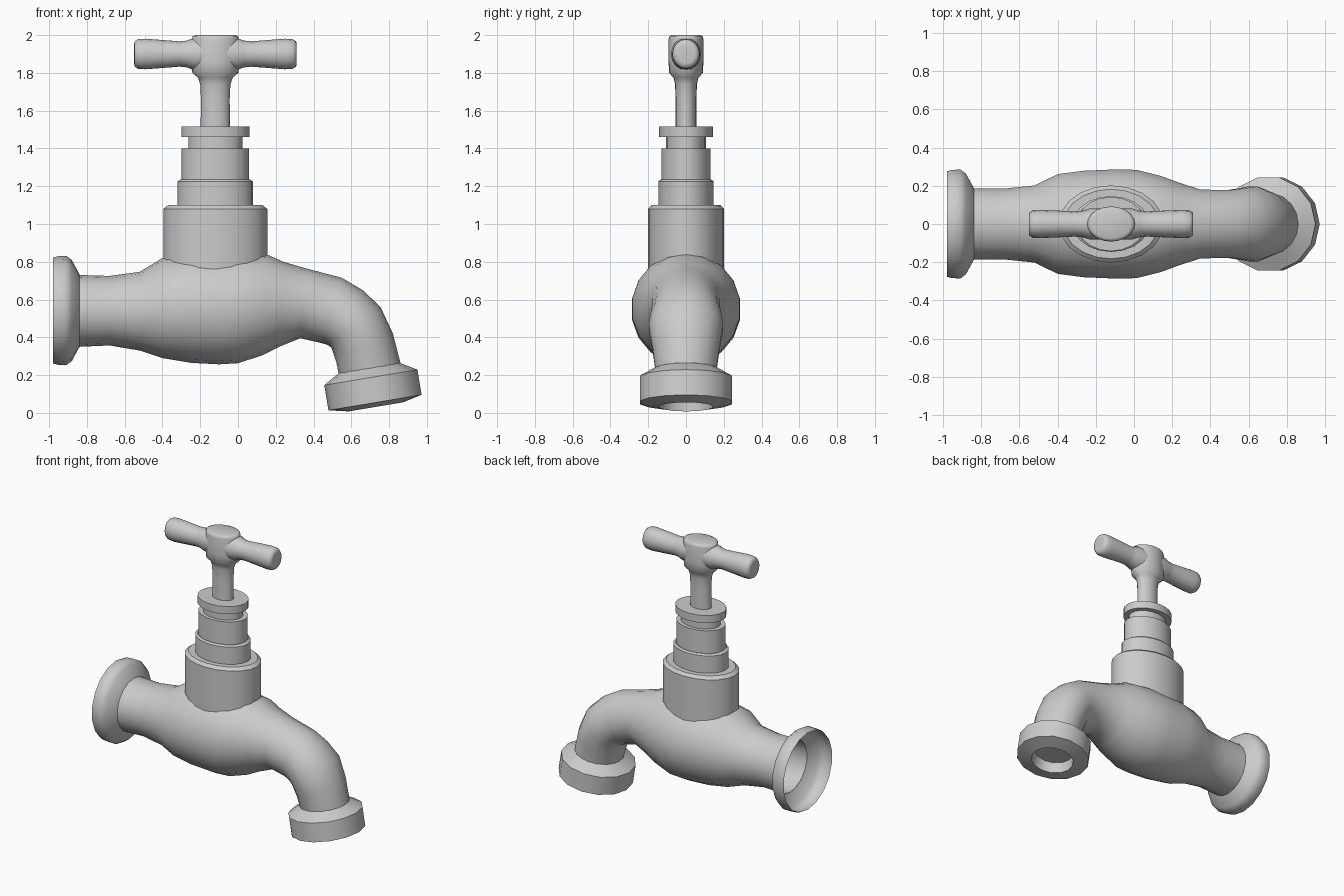
import bpy, bmesh
from math import sin, cos, pi, radians
from mathutils import Vector

if "Cube" in bpy.data.objects:
    bpy.data.objects.remove(bpy.data.objects["Cube"])

CX = -0.12   # vertical axis of the valve


def loft(name, rings, n, caps=(True, True), angle=32):
    """Skin elliptical rings given as (centre, half axis u, half axis v)."""
    bm = bmesh.new()
    loops = []
    for c, u, v in rings:
        loops.append([bm.verts.new(Vector(c) + Vector(u) * cos(2 * pi * i / n)
                                   + Vector(v) * sin(2 * pi * i / n)) for i in range(n)])
    for a, b in zip(loops, loops[1:]):
        for i in range(n):
            j = (i + 1) % n
            bm.faces.new((a[i], a[j], b[j], b[i]))
    if caps[0]:
        bm.faces.new(loops[0])
    if caps[1]:
        bm.faces.new(loops[-1])
    bmesh.ops.recalc_face_normals(bm, faces=bm.faces)
    me = bpy.data.meshes.new(name)
    bm.to_mesh(me)
    bm.free()
    ob = bpy.data.objects.new(name, me)
    bpy.context.collection.objects.link(ob)
    bpy.ops.object.select_all(action='DESELECT')
    ob.select_set(True)
    bpy.context.view_layer.objects.active = ob
    bpy.ops.object.shade_smooth_by_angle(angle=radians(angle))
    return ob


def upright(name, profile, n=20, angle=32):
    """Stack of oval rings (z, x radius, y radius) on the valve axis."""
    return loft(name, [((CX, 0, z), (rx, 0, 0), (0, ry, 0)) for z, rx, ry in profile], n, angle=angle)


# body and spout: (top x, top z, bottom x, bottom z, half width)
sections = [
    (-.84, .73, -.84, .35, .19), (-.68, .725, -.68, .357, .188), (-.52, .747, -.52, .33, .205),
    (-.40, .82, -.40, .29, .265), (-.27, .845, -.25, .265, .283), (-.10, .85, -.10, .257, .29),
    (.02, .85, .0, .263, .288), (.15, .84, .13, .305, .255), (.24, .80, .23, .355, .22),
    (.36, .765, .33, .395, .183), (.55, .715, .44, .37, .18), (.66, .65, .475, .36, .19),
    (.755, .56, .495, .345, .20), (.82, .42, .52, .27, .18), (.86, .265, .535, .20, .165)]
loft("tap_body", [(((a + c) / 2, 0, (b + d) / 2), ((a - c) / 2, 0, (b - d) / 2), (0, w, 0))
                  for a, b, c, d, w in sections], 18, caps=(False, False), angle=50)

# open wall flange
flange = [(-.98, .28), (-.955, .287), (-.91, .29), (-.88, .268), (-.838, .19)]
loft("inlet_flange", [((x, 0, .542), (0, 0, r), (0, r, 0)) for x, r in flange],
     18, caps=(False, False), angle=40)

# tilted spout nut with a recessed outlet
t = radians(9.5)
down, side = Vector((sin(t), 0, -cos(t))), Vector((cos(t), 0, sin(t)))
start = Vector((.695, 0, .237))
nut = [(0, .165), (.05, .25), (.185, .25), (.208, .145), (.13, .135)]
loft("spout_nut", [(start + down * d, side * r, (0, r, 0)) for d, r in nut],
     14, caps=(False, True), angle=28)

# stepped bonnet
upright("bonnet_base", [(.68, .275, .202), (1.08, .275, .202), (1.10, .25, .182), (1.10, .19, .14)])
upright("bonnet_collar", [(1.08, .20, .146), (1.225, .20, .146), (1.235, .185, .135)])
upright("bonnet_neck", [(1.22, .178, .131), (1.40, .178, .131)])
upright("gland_groove", [(1.39, .143, .105), (1.47, .143, .105)])
upright("gland_cap", [(1.46, .18, .142), (1.515, .18, .142)])

# handle stem flowing into the hub
upright("handle_stem", [(1.50, .078, .055), (1.66, .076, .055), (1.74, .08, .058), (1.775, .092, .066),
                        (1.80, .122, .09), (1.86, .125, .092), (1.98, .125, .092),
                        (1.994, .12, .088), (2.0, .105, .075)], angle=50)

# cross bar: (distance from axis, z radius, y radius), mirrored about the axis
half = [(.43, .05, .045), (.428, .066, .06), (.41, .078, .072), (.37, .081, .074), (.28, .074, .07),
        (.19, .067, .066), (.15, .071, .069), (.115, .085, .08)]
bar = [(-d, a, b) for d, a, b in half] + [(d, a, b) for d, a, b in reversed(half)]
loft("handle_bar", [((CX + d, 0, 1.9), (0, 0, a), (0, b, 0)) for d, a, b in bar], 16, angle=50)
